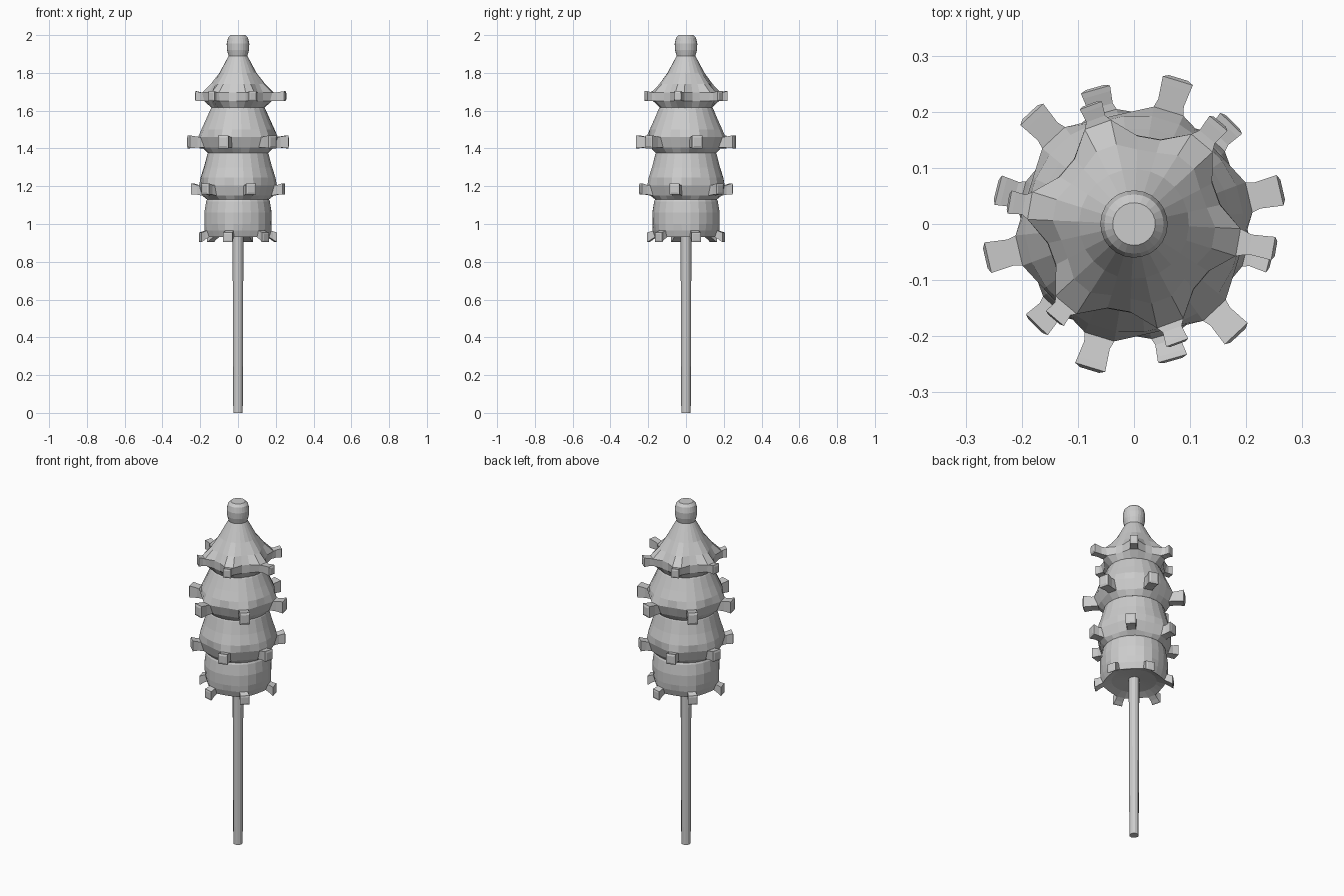
import bpy, bmesh
from math import sin, cos, radians

if "Cube" in bpy.data.objects:
    bpy.data.objects.remove(bpy.data.objects["Cube"])

SIDES = 24          # four columns per branch, six branches per tier


def tier(name, rings, rim, offset, tips, tip_z, width, height):
    """Lathe rings (z, branch radius, valley radius) top to bottom, then grow
    a stubby branch from every fourth face between ring rim and rim + 1."""
    bm = bmesh.new()
    grid = []
    for z, rb, rv in rings:
        row = []
        for i in range(SIDES):
            a = radians(offset - 7.5 + 15 * i)
            r = rb if i % 4 < 2 else rv
            row.append(bm.verts.new((r * cos(a), r * sin(a), z)))
        grid.append(row)
    bm.faces.new(grid[0])
    bm.faces.new(grid[-1][::-1])
    for k in range(len(grid) - 1):
        for i in range(SIDES):
            j = (i + 1) % SIDES
            quad = [grid[k][i], grid[k + 1][i], grid[k + 1][j], grid[k][j]]
            if k == rim and i % 4 == 0:
                branch(bm, quad, radians(offset + 15 * i), tips[(i // 4) % len(tips)],
                       rings[rim], rings[rim + 1], tip_z, width, height)
            else:
                bm.faces.new(quad)
    bmesh.ops.recalc_face_normals(bm, faces=bm.faces)
    mesh = bpy.data.meshes.new(name)
    bm.to_mesh(mesh)
    bm.free()
    bpy.context.collection.objects.link(bpy.data.objects.new(name, mesh))


def branch(bm, loop, a, tip, top, bottom, tip_z, width, height):
    """Extrude a rim quad outward through octagonal-ish sections to a blunt tip."""
    root_r = (top[1] + bottom[1]) / 2
    root_z = (top[0] + bottom[0]) / 2
    # fraction along the branch, section scale
    for t, s in ((0.35, 0.85), (0.75, 0.95), (0.93, 1.0), (1.0, 0.65)):
        r = root_r + (tip - root_r) * t
        z = root_z + (tip_z - root_z) * min(1, t * 1.2)
        new = []
        for u, v in ((-1, 1), (-1, -1), (1, -1), (1, 1)):
            w, h = u * s * width / 2, v * s * height / 2
            new.append(bm.verts.new((r * cos(a) - w * sin(a),
                                     r * sin(a) + w * cos(a), z + h)))
        for i in range(4):
            j = (i + 1) % 4
            bm.faces.new([loop[i], new[i], new[j], loop[j]])
        loop = new
    bm.faces.new(loop)


# Top tier with the rounded knob
tier("top_tier",
     [(2.0, .038, .038), (1.985, .053, .053), (1.955, .06, .06), (1.92, .058, .058),
      (1.89, .05, .05), (1.80, .098, .098), (1.74, .145, .133),
      (1.695, .19, .157), (1.65, .178, .158), (1.615, .14, .14)],
     7, -10, [.257, .238, .228, .228, .222, .228], 1.677, .042, .052)

# Middle tiers
tier("upper_middle_tier",
     [(1.64, .125, .125), (1.61, .145, .145), (1.55, .172, .17), (1.50, .195, .193),
      (1.46, .212, .198), (1.405, .19, .18), (1.375, .16, .16)],
     4, 13, [.272], 1.435, .056, .068)
tier("lower_middle_tier",
     [(1.40, .145, .145), (1.37, .163, .163), (1.30, .182, .18), (1.245, .2, .197),
      (1.205, .207, .195), (1.15, .19, .178), (1.13, .165, .165)],
     4, 46, [.253], 1.185, .054, .06)

# Bottom tier, branches drooping, shallow hollow underneath
tier("bottom_tier",
     [(1.15, .155, .155), (1.12, .17, .17), (1.06, .18, .178), (1.0, .18, .176),
      (.965, .178, .17), (.93, .165, .158), (.945, .12, .12), (.955, .03, .03)],
     4, 15, [.21], .93, .052, .052)

# Pole
bpy.ops.mesh.primitive_cone_add(vertices=12, radius1=.025, radius2=.029,
                                depth=1.0, location=(0, 0, .5))
bpy.context.object.name = "pole"
